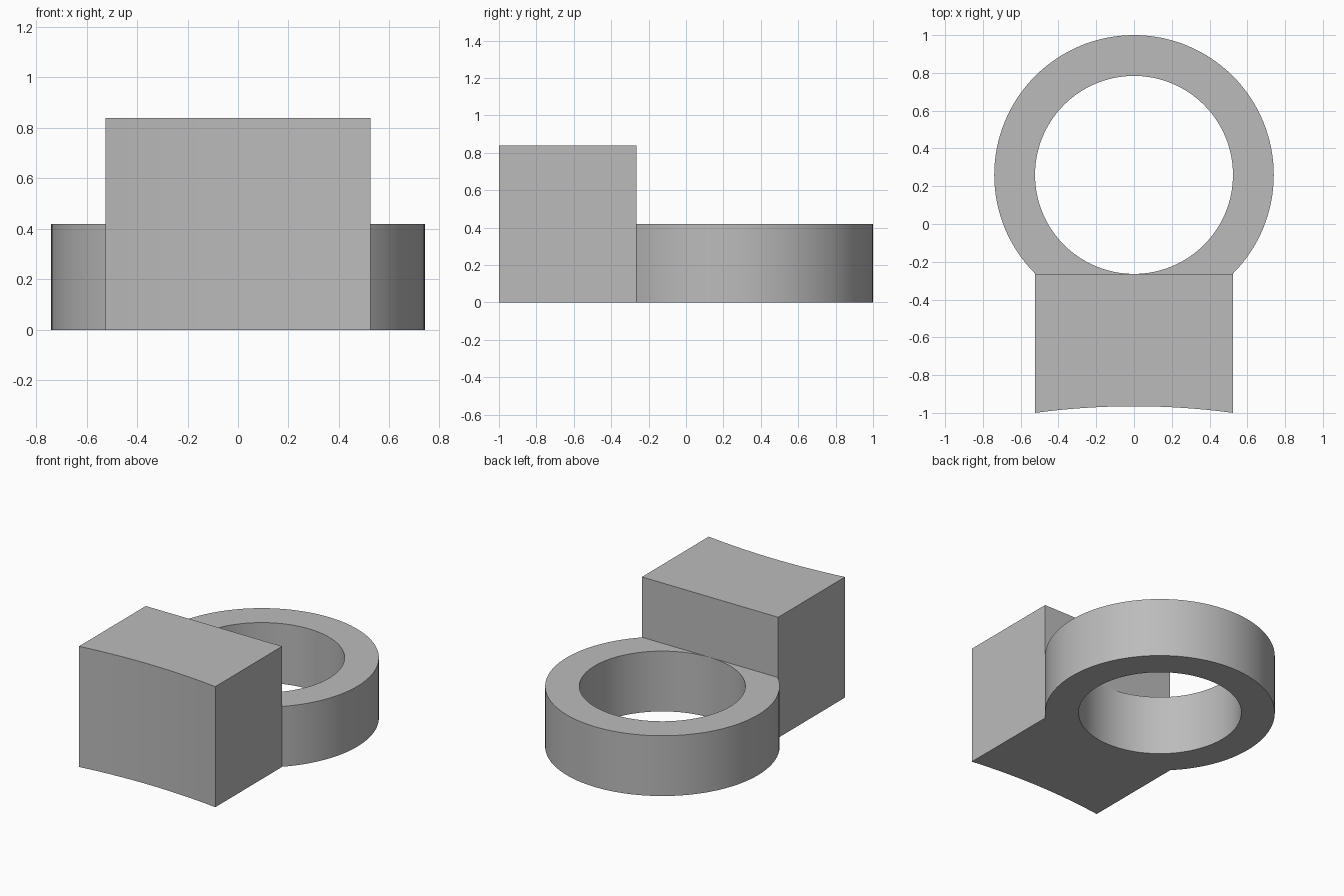
import bpy, bmesh, math

if "Cube" in bpy.data.objects:
    bpy.data.objects.remove(bpy.data.objects["Cube"])

R_OUT, R_IN, CY, RING_H = 0.74, 0.524, 0.26, 0.42
HALF_W, BACK_Y, BLOCK_H, SAG = 0.525, -0.265, 0.84, 0.035

grey = bpy.data.materials.new("plain_grey")
grey.diffuse_color = (0.5, 0.5, 0.5, 1)
grey.use_nodes = True
grey.node_tree.nodes["Principled BSDF"].inputs["Base Color"].default_value = grey.diffuse_color


def circle(r, n=128):
    return [(r * math.cos(2 * math.pi * i / n), CY + r * math.sin(2 * math.pi * i / n))
            for i in range(n)]


def prism(name, profile, z0, z1):
    """Extrude a counter-clockwise outline from z0 to z1."""
    bm = bmesh.new()
    base = bm.faces.new([bm.verts.new((x, y, z0)) for x, y in profile])
    top = bmesh.ops.extrude_face_region(bm, geom=[base], use_keep_orig=True)["geom"]
    bmesh.ops.translate(bm, vec=(0, 0, z1 - z0),
                        verts=[v for v in top if isinstance(v, bmesh.types.BMVert)])
    bmesh.ops.recalc_face_normals(bm, faces=bm.faces)
    mesh = bpy.data.meshes.new(name)
    bm.to_mesh(mesh)
    bm.free()
    obj = bpy.data.objects.new(name, mesh)
    bpy.context.collection.objects.link(obj)
    mesh.materials.append(grey)
    return obj


def combine(target, other, operation):
    """Apply a boolean and remove the helper object."""
    mod = target.modifiers.new("join", 'BOOLEAN')
    mod.operation, mod.object, mod.solver = operation, other, 'EXACT'
    bpy.context.view_layer.objects.active = target
    bpy.ops.object.modifier_apply(modifier=mod.name)
    bpy.data.objects.remove(other)


# Ring with a round through hole
bracket = prism("ring_bracket", circle(R_OUT), 0, RING_H)
combine(bracket, prism("hole_cutter", circle(R_IN), -0.1, RING_H + 0.1), 'DIFFERENCE')

# Tall block with a shallow concave front, merged into the ring
r = (HALF_W ** 2 + SAG ** 2) / (2 * SAG)
xs = [HALF_W * (i / 12 - 1) for i in range(25)]
front = [(x, -1 + SAG - r + math.sqrt(r * r - x * x)) for x in xs]
block = prism("block", front + [(HALF_W, BACK_Y), (-HALF_W, BACK_Y)], 0, BLOCK_H)
combine(bracket, block, 'UNION')

# Smooth curved walls, crisp edges
bpy.ops.object.select_all(action='DESELECT')
bracket.select_set(True)
bpy.context.view_layer.objects.active = bracket
bpy.ops.object.shade_smooth_by_angle(angle=math.radians(30))
